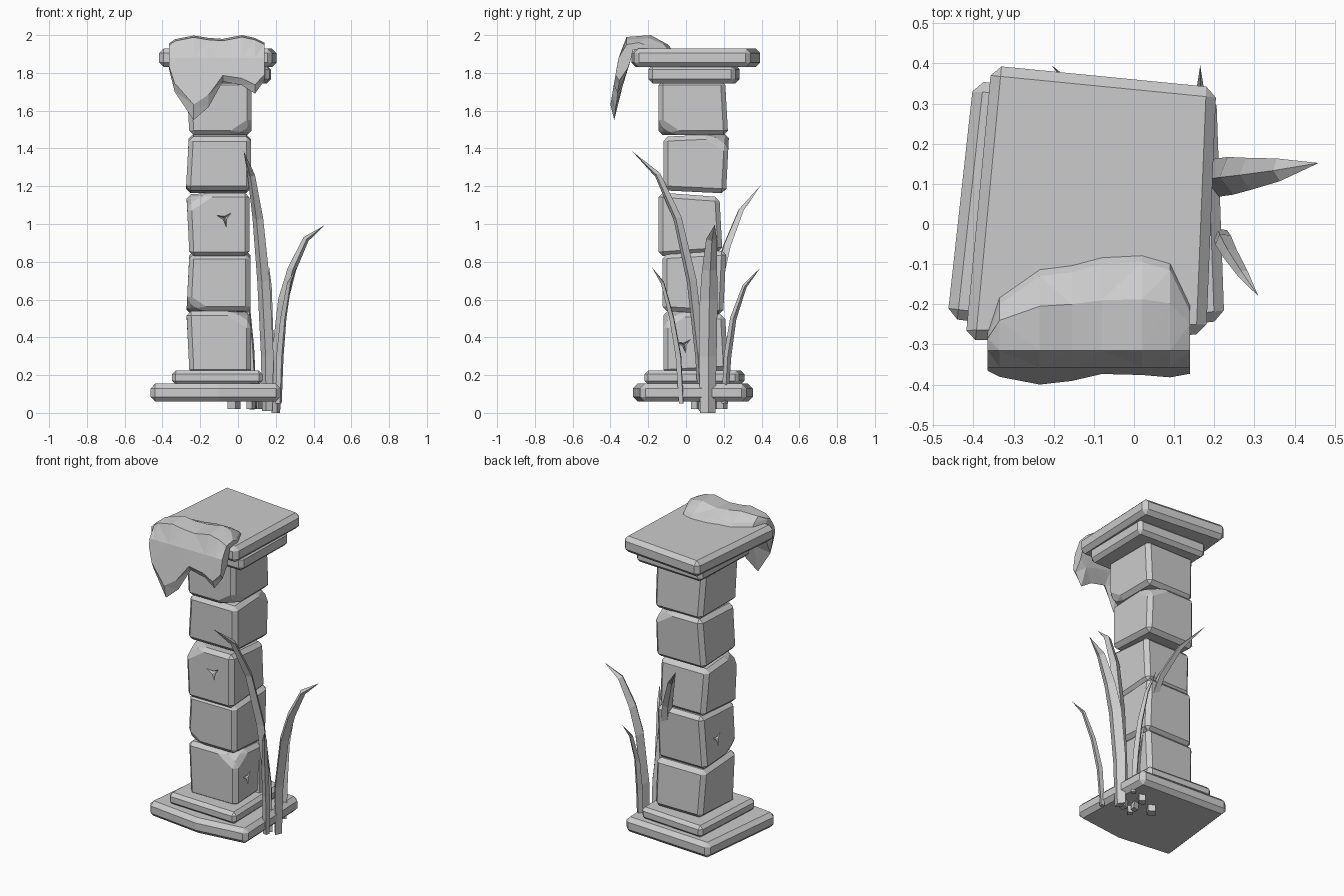
import bpy, bmesh, math
from mathutils import Vector

if "Cube" in bpy.data.objects:
    bpy.data.objects.remove(bpy.data.objects["Cube"])

stone = bpy.data.materials.new("weathered_grey")
stone.diffuse_color = (0.6, 0.6, 0.6, 1)
stone.use_nodes = True
stone.node_tree.nodes["Principled BSDF"].inputs["Base Color"].default_value = stone.diffuse_color


def finish(name, bm):
    bmesh.ops.recalc_face_normals(bm, faces=bm.faces)
    mesh = bpy.data.meshes.new(name)
    bm.to_mesh(mesh)
    bm.free()
    mesh.materials.append(stone)
    ob = bpy.data.objects.new(name, mesh)
    bpy.context.collection.objects.link(ob)
    return ob


def loft(name, rings, tip=None):
    """Skin closed rings; end in a point when a tip is given."""
    bm = bmesh.new()
    rows = [[bm.verts.new(p) for p in r] for r in rings]
    n = len(rows[0])
    for a, b in zip(rows, rows[1:]):
        for i in range(n):
            j = (i + 1) % n
            bm.faces.new((a[i], a[j], b[j], b[i]))
    bm.faces.new(rows[0])
    if tip is None:
        bm.faces.new(rows[-1])
    else:
        t = bm.verts.new(tip)
        for i in range(n):
            bm.faces.new((rows[-1][i], rows[-1][(i + 1) % n], t))
    return finish(name, bm)


def bevel(ob, width):
    m = ob.modifiers.new("worn_edges", 'BEVEL')
    m.width = width
    m.segments = 1
    m.limit_method = 'ANGLE'
    m.angle_limit = math.radians(40)


def slab(name, corners, z0, z1, width):
    ob = loft(name, [[(x, y, z) for x, y in corners] for z in (z0, z1)])
    bevel(ob, width)
    return ob


# Base and capital slabs, slightly skewed
slab("base_slab", [(-0.465, -0.235), (-0.1, -0.28), (0.225, -0.24), (0.205, 0.32), (-0.40, 0.355)],
     0.06, 0.155, 0.025)
slab("base_step", [(-0.35, -0.2), (0.13, -0.22), (0.12, 0.28), (-0.32, 0.31)], 0.15, 0.225, 0.02)
slab("capital_step", [(-0.32, -0.195), (0.165, -0.2), (0.175, 0.26), (-0.3, 0.285)], 1.745, 1.84, 0.022)
slab("capital_slab", [(-0.42, -0.29), (0.18, -0.275), (0.205, 0.34), (-0.355, 0.395)], 1.83, 1.93, 0.025)

# Column blocks: x0, x1, y0, y1, bottom, top, top tilt in y, and a chipped corner (sx, sy, sz)
blocks = [
    (-0.265, 0.07, -0.12, 0.215, 0.215, 0.53, -0.01, (1, -1, 1)),
    (-0.265, 0.065, -0.125, 0.205, 0.53, 0.85, 0.01, (-1, -1, -1)),
    (-0.265, 0.06, -0.145, 0.185, 0.84, 1.155, -0.012, (-1, -1, 1)),
    (-0.268, 0.068, -0.12, 0.22, 1.17, 1.47, 0.008, (1, 1, 1)),
    (-0.265, 0.072, -0.145, 0.215, 1.47, 1.76, 0.0, (1, -1, -1)),
]
column = []
for k, (x0, x1, y0, y1, z0, z1, tilt, chip) in enumerate(blocks):
    s = 0.008 * (-1) ** k
    quad = [(x0, y0), (x1, y0), (x1, y1), (x0, y1)]
    rings = []
    for z, sh, lean in ((z0, s, -tilt), (z1, -s, tilt)):
        rings.append([(x + sh * (x < 0), y + sh * (y > 0), z + lean * (1 if y > 0 else -1)) for x, y in quad])
    ob = loft(f"column_block_{k + 1}", rings)
    bm = bmesh.new()
    bm.from_mesh(ob.data)
    # Broken corner
    d = Vector((chip[0], chip[1], chip[2] * 1.5)).normalized()
    corner = Vector(((x0, x1)[chip[0] > 0], (y0, y1)[chip[1] > 0], (z0, z1)[chip[2] > 0]))
    cut = bmesh.ops.bisect_plane(bm, geom=bm.verts[:] + bm.edges[:] + bm.faces[:],
                                 plane_co=corner - d * 0.05, plane_no=d, clear_outer=True)
    bmesh.ops.holes_fill(bm, edges=[e for e in bm.edges if e.is_boundary], sides=0)
    bmesh.ops.recalc_face_normals(bm, faces=bm.faces)
    bm.to_mesh(ob.data)
    bm.free()
    bevel(ob, 0.024)
    column.append(ob)


def star_cut(k, centre, normal):
    """Three-pointed gash sunk into one face of a block."""
    n = Vector(normal)
    u = n.cross(Vector((0, 0, 1)))
    v = Vector((0, 0, 1))
    c = Vector(centre)
    outline = []
    for i in range(6):
        a = math.radians(60 * i + 20)
        r = 0.06 if i % 2 == 0 else 0.014
        outline.append(c + n * 0.012 + (u * math.cos(a) + v * math.sin(a)) * r)
    cutter = loft(f"gash_cutter_{k + 1}", [outline], c - n * 0.035)
    cutter.hide_render = True
    cutter.hide_viewport = True
    m = column[k].modifiers.new("gash", 'BOOLEAN')
    m.operation = 'DIFFERENCE'
    m.solver = 'EXACT'
    m.object = cutter


star_cut(2, (-0.07, -0.143, 1.03), (0, -1, 0))
star_cut(1, (-0.265, 0.07, 0.68), (-1, 0, 0))
star_cut(0, (0.07, -0.01, 0.36), (1, 0, 0))


def blade(name, path, width, thick):
    """Pointed leaf of diamond section along a path."""
    pts = [Vector(p) for p in path]
    lean = pts[-1] - pts[0]
    lean.z = 0
    lean.normalize()
    side = Vector((-lean.y, lean.x, 0))
    rings = []
    last = len(pts) - 1
    for i, p in enumerate(pts[:-1]):
        t = (pts[i + 1] - pts[max(i - 1, 0)]).normalized()
        out = side.cross(t).normalized()
        f = (0.85, 1.0, 1.0, 0.85, 0.6)[min(4, round(4 * i / (last - 1)))]
        rings.append([p + side * width * f / 2, p + out * thick * f / 2,
                      p - side * width * f / 2, p - out * thick * f / 2])
    loft(name, rings, pts[-1])


# Tall leaves growing beside and through the base
blade("leaf_front", [(0.155, 0.09, 0.01), (0.155, 0.075, 0.3), (0.135, 0.03, 0.7), (0.105, -0.045, 1.03),
                     (0.07, -0.15, 1.26), (0.03, -0.285, 1.385)], 0.07, 0.055)
blade("leaf_right", [(0.2, 0.115, 0.0), (0.205, 0.115, 0.3), (0.24, 0.12, 0.6), (0.285, 0.125, 0.76),
                     (0.36, 0.135, 0.92), (0.46, 0.152, 0.995)], 0.095, 0.055)
blade("leaf_back", [(0.08, 0.1, 0.02), (0.06, 0.12, 0.35), (0.03, 0.16, 0.65), (-0.02, 0.215, 0.88),
                    (-0.1, 0.29, 1.07), (-0.205, 0.395, 1.205)], 0.07, 0.05)
blade("leaf_small_front", [(0.215, -0.025, 0.05), (0.222, -0.04, 0.3), (0.24, -0.075, 0.5),
                           (0.272, -0.125, 0.69), (0.31, -0.18, 0.77)], 0.045, 0.035)
blade("leaf_small_back", [(0.175, 0.205, 0.05), (0.17, 0.22, 0.3), (0.165, 0.25, 0.5),
                          (0.165, 0.31, 0.67), (0.165, 0.395, 0.77)], 0.045, 0.04)

# Root stubs under the base
for i, (x, y, r) in enumerate([(-0.02, 0.13, 0.035), (0.07, 0.05, 0.025), (0.1, 0.19, 0.03)]):
    ring = [(x + r * math.cos(a), y + r * math.sin(a)) for a in (0.3, 1.6, 3.3, 4.9)]
    loft(f"root_stub_{i + 1}", [[(p, q, z) for p, q in ring] for z in (0.02, 0.08)])

# Drooping growth over the capital: x, back edge y, crest height, hem height
strips = [(-0.365, -0.27, 1.955, 1.82), (-0.335, -0.18, 1.978, 1.70), (-0.235, -0.11, 1.998, 1.55),
          (-0.155, -0.10, 1.985, 1.62), (-0.08, -0.08, 1.98, 1.755), (0.02, -0.075, 2.0, 1.735),
          (0.09, -0.095, 1.985, 1.69), (0.14, -0.2, 1.96, 1.76)]
rings = []
for x, back, crest, hem in strips:
    drop = (1.9 - hem) / 0.35
    front = -0.355 - 0.045 * drop
    rings.append([(x, back, 1.925), (x, back - 0.02, 1.95), (x, (back - 0.3) / 2, crest),
                  (x, -0.315, crest - 0.01), (x, -0.357, 1.88),
                  (x, front, hem + 0.25 * (1.88 - hem)), (x, front + 0.02, hem),
                  (x, front + 0.065, hem + 0.55 * (1.88 - hem)),
                  (x, -0.292, 1.87), (x, -0.28, 1.925)])
growth = loft("hanging_growth", rings)
tri = growth.modifiers.new("facets", 'TRIANGULATE')
